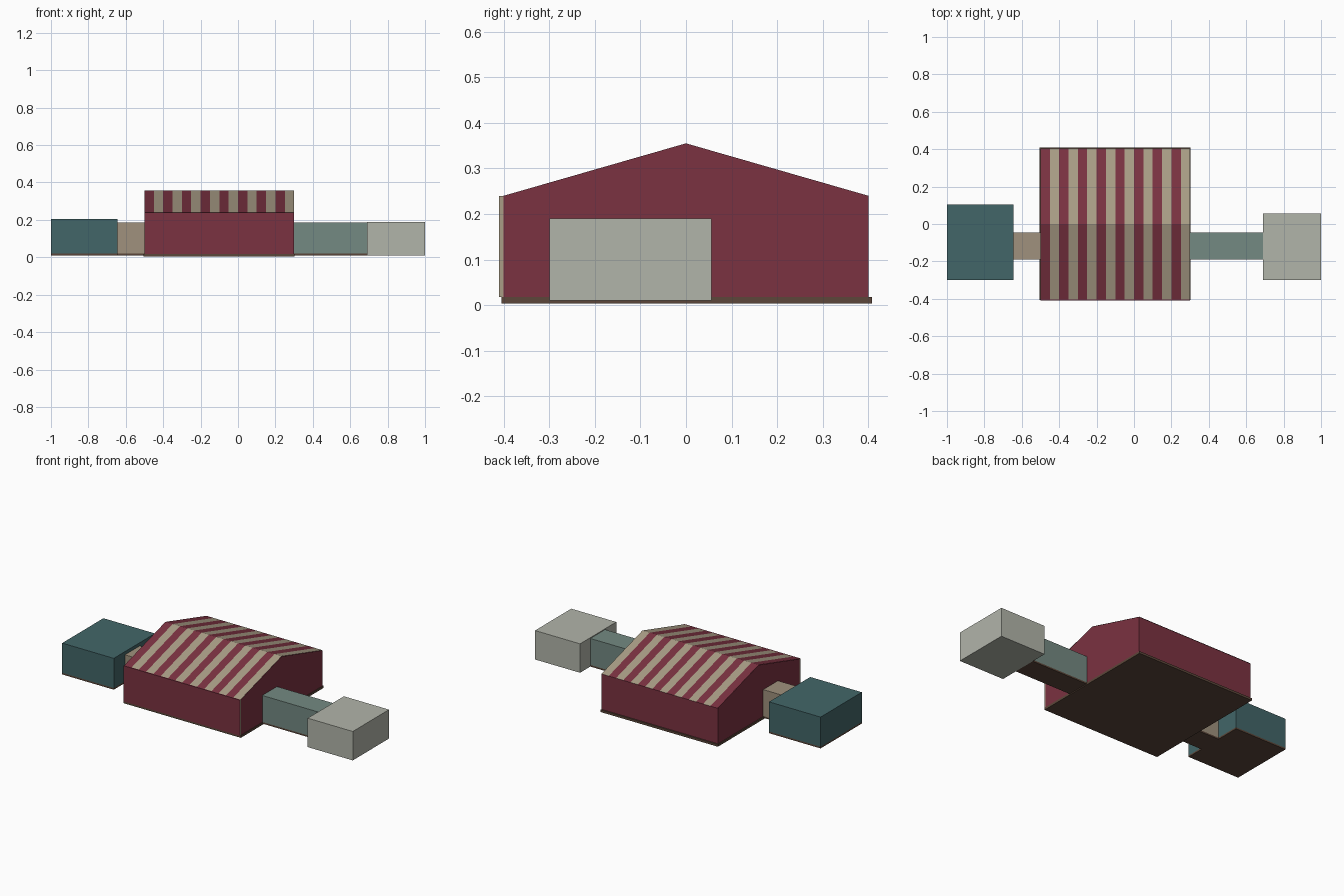
import bpy

if "Cube" in bpy.data.objects:
    bpy.data.objects.remove(bpy.data.objects["Cube"])


def material(name, rgb):
    # sRGB 0-255 to linear
    m = bpy.data.materials.new(name)
    m.diffuse_color = [(c / 255) ** 2.2 for c in rgb] + [1]
    m.use_nodes = True
    m.node_tree.nodes["Principled BSDF"].inputs["Base Color"].default_value = m.diffuse_color
    return m


RED = material("red", (122, 53, 67))
BEIGE = material("beige", (168, 156, 133))
TAN = material("tan", (158, 144, 124))
TEAL = material("teal", (68, 102, 104))
SAGE = material("sage", (115, 136, 129))
GREY = material("pale_grey", (176, 179, 168))
BROWN = material("brown", (92, 72, 60))


def make(name, verts, faces, mats, indices=None):
    me = bpy.data.meshes.new(name)
    me.from_pydata(verts, [], faces)
    for m in mats:
        me.materials.append(m)
    if indices:
        me.polygons.foreach_set("material_index", indices)
    ob = bpy.data.objects.new(name, me)
    bpy.context.collection.objects.link(ob)
    return ob


def box(name, x, y, z, mat, end_mat=None):
    verts = [(a, b, c) for a in x for b in y for c in z]
    # first two faces are the -x and +x ends
    faces = [(0, 1, 3, 2), (4, 6, 7, 5), (0, 4, 5, 1),
             (2, 3, 7, 6), (0, 2, 6, 4), (1, 5, 7, 3)]
    return make(name, verts, faces, [mat, end_mat or mat], [1, 1, 0, 0, 0, 0])


X0, X1, EAVE, RIDGE = -0.5, 0.3, 0.24, 0.355

# Main hall: plinth, side and gable walls, raised front panel
box("hall_plinth", (-0.505, 0.303), (-0.405, 0.408), (0.004, 0.018), BROWN)
profile = [(-0.4, 0.018), (0.4, 0.018), (0.4, EAVE), (0, RIDGE), (-0.4, EAVE)]
verts = [(x, y, z) for x in (X0, X1) for y, z in profile]
faces = [(4, 3, 2, 1, 0), (5, 6, 7, 8, 9), (0, 1, 6, 5), (1, 2, 7, 6), (4, 0, 5, 9)]
make("hall_walls", verts, faces, [RED])
box("hall_front_panel", (X0, X1), (-0.41, -0.4), (0.018, EAVE), RED, BEIGE)

# Striped gable roof: one strip per stripe, both slopes
n = 16
verts, faces, idx = [], [], []
for i in range(n + 1):
    x = X0 + (X1 - X0) * i / n
    verts += [(x, -0.403, EAVE), (x, 0, RIDGE + 0.001), (x, 0.403, EAVE)]
for i in range(n):
    a = 3 * i
    faces += [(a, a + 3, a + 4, a + 1), (a + 1, a + 4, a + 5, a + 2)]
    idx += [i % 2] * 2
make("striped_roof", verts, faces, [RED, BEIGE], idx)

# Left wing and its passage, on brown floor slabs
PASS_Y = (-0.19, -0.045)
box("left_wing_floor", (-1, -0.645), (-0.3, 0.105), (0.01, 0.02), BROWN)
box("left_wing", (-1, -0.645), (-0.3, 0.105), (0.02, 0.205), TEAL)
box("left_passage_floor", (-0.645, X0), PASS_Y, (0.01, 0.02), BROWN)
box("left_passage", (-0.645, X0), PASS_Y, (0.02, 0.185), TAN)

# Right passage and end block
box("right_passage_floor", (X1, 0.69), PASS_Y, (0.01, 0.02), BROWN)
box("right_passage", (X1, 0.69), PASS_Y, (0.02, 0.185), SAGE)
box("right_wing", (0.69, 1), (-0.3, 0.056), (0.01, 0.19), GREY)
